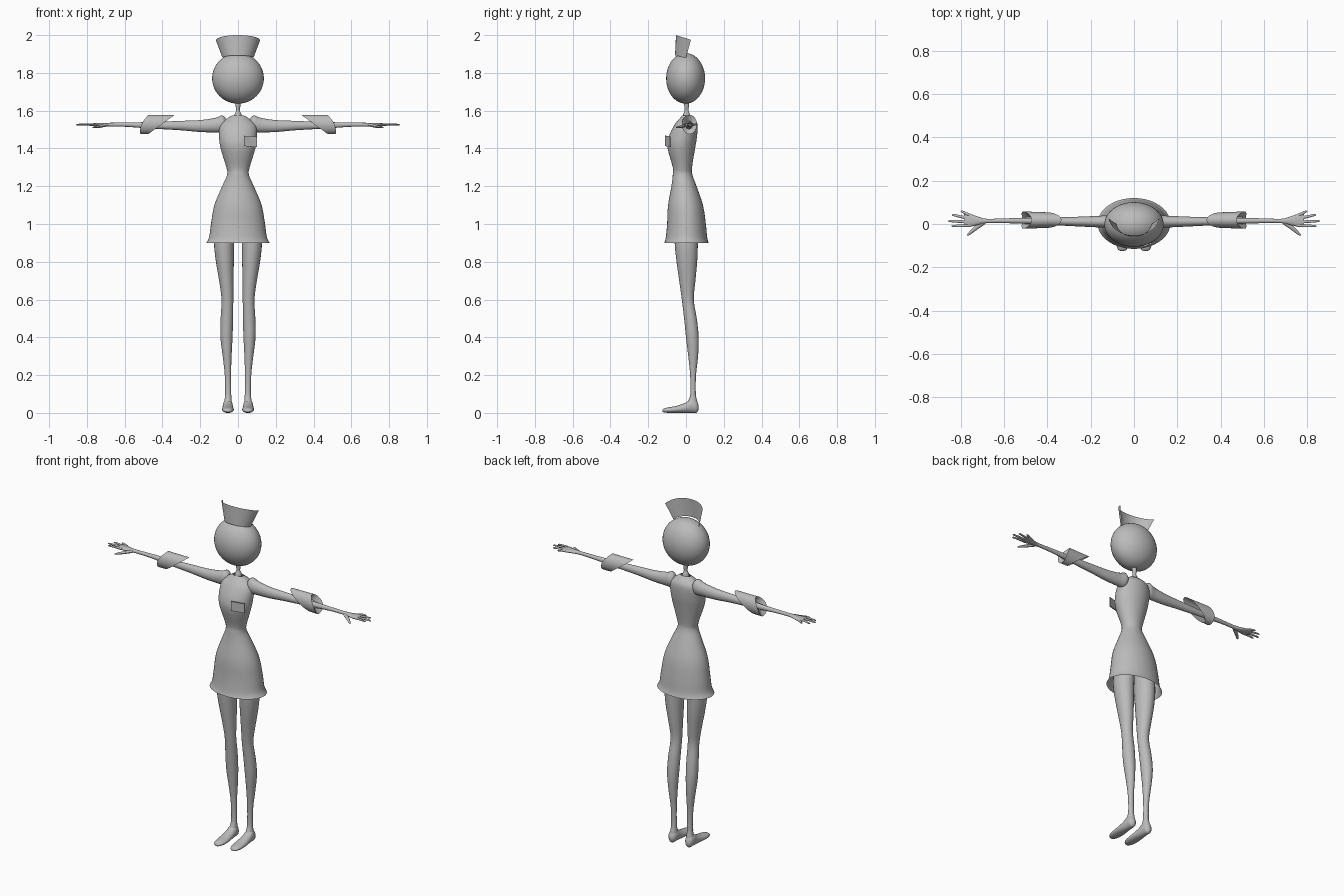
import bpy, bmesh, math
from mathutils import Vector

if "Cube" in bpy.data.objects:
    bpy.data.objects.remove(bpy.data.objects["Cube"])

grey = bpy.data.materials.new("plain grey")
grey.diffuse_color = (0.5, 0.5, 0.5, 1)
grey.use_nodes = True
grey.node_tree.nodes["Principled BSDF"].inputs["Base Color"].default_value = grey.diffuse_color


def make(name, bm, smooth=True):
    bmesh.ops.recalc_face_normals(bm, faces=bm.faces)
    me = bpy.data.meshes.new(name)
    bm.to_mesh(me)
    bm.free()
    me.materials.append(grey)
    ob = bpy.data.objects.new(name, me)
    bpy.context.collection.objects.link(ob)
    if smooth:
        bpy.context.view_layer.objects.active = ob
        ob.select_set(True)
        bpy.ops.object.shade_smooth_by_angle(angle=math.radians(50))
        ob.select_set(False)
    return ob


def spline(rows, steps):
    """Smooth a short list of section rows with Catmull-Rom interpolation."""
    rows = [Vector(r) for r in rows]
    out = []
    for i in range(len(rows) - 1):
        a, b, c, d = (rows[max(i - 1, 0)], rows[i], rows[i + 1],
                      rows[min(i + 2, len(rows) - 1)])
        for s in range(steps):
            t = s / steps
            out.append(b + (c - a) * t / 2 + (2 * a - 5 * b + 4 * c - d) * t * t / 2
                       + (3 * b - a - 3 * c + d) * t ** 3 / 2)
    return out + [rows[-1]]


def bridge(bm, rings, closed=True):
    n = len(rings[0])
    for p, q in zip(rings, rings[1:]):
        for j in range(n if closed else n - 1):
            k = (j + 1) % n
            bm.faces.new((p[j], p[k], q[k], q[j]))


def loft(name, axis, rows, sides=24, steps=3, caps=True, mirror=1):
    """Row: position on axis, then low and high limits on the other two axes."""
    bm = bmesh.new()
    u, v = [i for i in range(3) if i != axis]
    rings = []
    for r in spline(rows, steps):
        ring = []
        for j in range(sides):
            a = math.tau * j / sides
            co = [0, 0, 0]
            co[axis] = r[0]
            co[u] = (r[1] + r[2]) / 2 + (r[2] - r[1]) / 2 * math.cos(a)
            co[v] = (r[3] + r[4]) / 2 + (r[4] - r[3]) / 2 * math.sin(a)
            co[0] *= mirror
            ring.append(bm.verts.new(co))
        rings.append(ring)
    bridge(bm, rings)
    if caps:
        bm.faces.new(rings[0])
        bm.faces.new(rings[-1])
    return make(name, bm)


def finger(name, points, radii, mirror):
    """Tapered tube lying in the horizontal plane."""
    bm = bmesh.new()
    rings = []
    pts = [Vector(p) for p in points]
    d = (pts[-1] - pts[0]).normalized()
    side = Vector((-d.y, d.x, 0)).normalized()
    up = d.cross(side)
    for p, r in zip(pts, radii):
        ring = []
        for j in range(8):
            a = math.tau * j / 8
            c = p + side * r * math.cos(a) + up * r * 0.8 * math.sin(a)
            ring.append(bm.verts.new((c.x * mirror, c.y, c.z)))
        rings.append(ring)
    bridge(bm, rings)
    bm.faces.new(rings[0])
    bm.faces.new(rings[-1])
    make(name, bm)


# Dress: waisted bodice and flared skirt, open at the hem
dress = [(.90, .168, -.115, .12), (.93, .153, -.107, .112), (1.0, .143, -.10, .105),
         (1.1, .125, -.095, .09), (1.2, .084, -.077, .056), (1.26, .058, -.07, .034),
         (1.3, .062, -.07, .032), (1.4, .092, -.097, .048), (1.46, .10, -.092, .058),
         (1.52, .097, -.064, .061), (1.55, .07, -.042, .052), (1.575, .032, -.018, .022)]
loft("dress", 2, [(z, -w, w, f, b) for z, w, f, b in dress], 40, 4, False)

# Neck with a flared base
loft("neck", 2, [(z, -r, r, .003 - r, .003 + r) for z, r in
                 ((1.55, .022), (1.58, .018), (1.6, .010), (1.62, .012), (1.66, .013))], 16)

# Head
bm = bmesh.new()
bmesh.ops.create_uvsphere(bm, u_segments=40, v_segments=24, radius=1)
for v in bm.verts:
    v.co = (v.co.x * .137, v.co.y * .103 - .002, v.co.z * .134 + 1.771)
make("head", bm)

# Cap: a curved open sheet standing on the head
bm = bmesh.new()
rows = []
for t in (0, .25, .5, .75, 1):
    row = []
    for j in range(21):
        s = -1 + j / 10
        a = s * math.pi / 2 * .85
        k = math.sin(a) / math.sin(math.pi / 2 * .85)
        drop = 1 - (1 - s * s)
        row.append(bm.verts.new((k * (.082 + .036 * t),
                                 -.058 + .005 * t + (.058 + .021 * t) * drop,
                                 1.893 + .107 * t - (.013 + .012 * t) * drop)))
    rows.append(row)
bridge(bm, rows, False)
make("cap", bm)

# Chest pocket flap: a flat plate standing off the bodice
bm = bmesh.new()
bmesh.ops.create_cube(bm, size=1)
for v in bm.verts:
    x, y, z = v.co
    v.co = (.066 + x * .07, -.095 + x * .026 + y * .006, 1.437 + z * .055 - x * .006)
make("pocket", bm, False)

for m, tag in ((1, "left"), (-1, "right")):
    # Leg
    leg = [(1.0, .015, .12, -.06, .065), (.9, .02, .127, -.06, .063), (.8, .022, .117, -.05, .059),
           (.7, .024, .10, -.036, .05), (.6, .025, .087, -.022, .041), (.5, .026, .092, -.01, .057),
           (.4, .029, .093, 0, .067), (.3, .034, .081, .012, .064), (.2, .037, .07, .022, .053),
           (.1, .036, .068, .023, .052), (.06, .033, .073, .01, .06), (.03, .032, .076, .0, .064)]
    loft(tag + "_leg", 2, leg, 24, 3, True, m)
    # Foot
    foot = [(-.125, .048, .06, .005, .014), (-.118, .034, .074, .003, .023), (-.09, .024, .083, 0, .03),
            (-.05, .022, .085, 0, .037), (0, .026, .082, 0, .055), (.03, .028, .08, 0, .075),
            (.055, .033, .076, 0, .064), (.067, .046, .062, .015, .04)]
    loft(tag + "_foot", 1, foot, 20, 3, True, m)
    # Arm, from shoulder peak to palm
    arm = [(.065, -.012, .035, 1.495, 1.56), (.085, -.022, .045, 1.485, 1.575),
           (.12, -.018, .04, 1.485, 1.562), (.2, -.014, .036, 1.487, 1.55), (.3, -.009, .032, 1.496, 1.546),
           (.4, -.004, .03, 1.502, 1.542), (.5, .001, .028, 1.508, 1.539), (.6, .004, .026, 1.515, 1.537),
           (.68, .004, .024, 1.516, 1.536), (.72, -.004, .034, 1.516, 1.535),
           (.755, -.012, .046, 1.517, 1.534), (.785, -.012, .046, 1.519, 1.532)]
    loft(tag + "_arm", 0, arm, 20, 3, True, m)
    # Fingers and thumb
    tips = ((.80, .058), (.84, .042), (.858, .014), (.842, -.010))
    for i, (tx, ty) in enumerate(tips):
        by = .040 - i * .0155
        finger(f"{tag}_finger_{i + 1}", [(.755, by, 1.526), ((.755 + tx) / 2, (by + ty) / 2, 1.528),
               (tx - .006, ty, 1.526), (tx, ty, 1.525)], (.007, .0065, .005, .002), m)
    finger(tag + "_thumb", [(.695, .006, 1.524), (.73, -.018, 1.517), (.762, -.046, 1.512),
           (.77, -.053, 1.511)], (.010, .010, .006, .002), m)
    # Turned-back cuff: a slanted sleeve with a pointed inner edge
    bm = bmesh.new()
    rings = []
    for t in (0, .25, .5, .75, 1):
        ring = []
        for j in range(28):
            a = math.tau * j / 28
            h = math.sin(a)
            inner = .405 - .07 * h
            outer = .495 - .022 * h + .016 * (1 - h * h)
            y = .018 + math.cos(a) * (.036 + .004 * t)
            ring.append(bm.verts.new((m * (inner + (outer - inner) * t), y, 1.527 + h * .051)))
        rings.append(ring)
    # Hem folded in against the arm
    ring = [bm.verts.new((v.co.x - m * .02, .016 + (v.co.y - .018) * .45, 1.524 + (v.co.z - 1.527) * .4))
            for v in rings[-1]]
    rings.append(ring)
    bridge(bm, rings)
    make(tag + "_cuff", bm)
